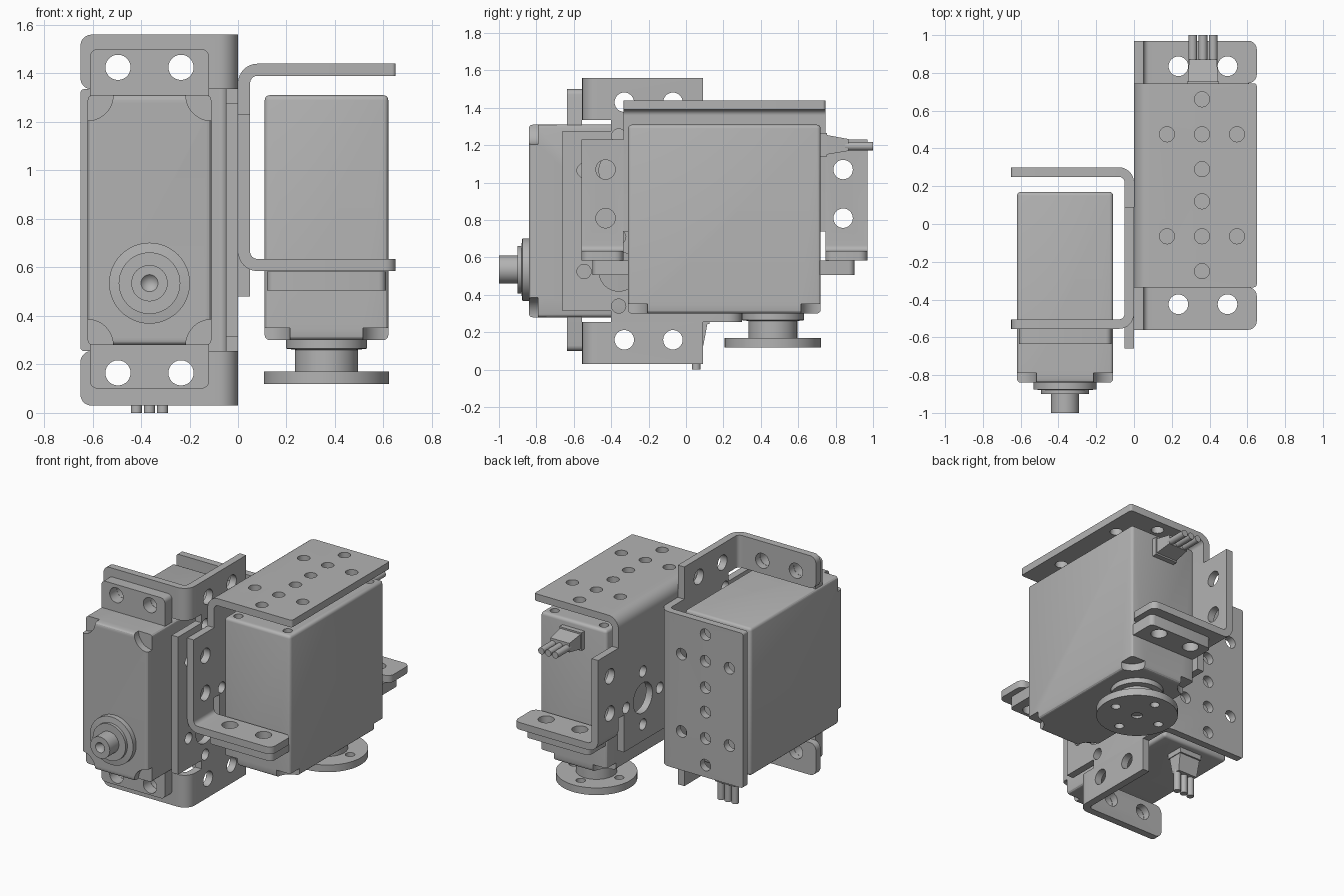
import bpy
import bmesh
from math import radians, sin, cos, pi
from mathutils import Matrix, Vector

if "Cube" in bpy.data.objects:
    bpy.data.objects.remove(bpy.data.objects["Cube"], do_unlink=True)

grey = bpy.data.materials.new("satin grey")
grey.use_nodes = True
grey.diffuse_color = (0.45, 0.45, 0.45, 1)
grey.node_tree.nodes["Principled BSDF"].inputs["Base Color"].default_value = grey.diffuse_color

MID = 0.795             # centre height of the right bracket
CX = -0.365             # centre line of the right servo
SHAFT_Z = 0.535
PATTERN = (MID - 0.27, MID + 0.27)
TABS = [(x, MID + s * 0.63) for x in (-0.495, -0.235) for s in (-1, 1)]

# The left unit is the right one mirrored and tipped forward
TIP = Matrix(((-1, 0, 0, 0), (0, 0, -1, 1), (0, 1, 0, 1.14), (0, 0, 0, 1)))
parts = []


def finish(name, bm):
    bmesh.ops.recalc_face_normals(bm, faces=bm.faces)
    mesh = bpy.data.meshes.new(name)
    bm.to_mesh(mesh)
    bm.free()
    mesh.materials.append(grey)
    obj = bpy.data.objects.new(name, mesh)
    bpy.context.scene.collection.objects.link(obj)
    parts.append(obj)
    return obj


def add_cylinder(bm, centre, axis, r, length, sides=28):
    turn = Vector((0, 0, 1)).rotation_difference(Vector(axis)).to_matrix().to_4x4()
    bmesh.ops.create_cone(bm, cap_ends=True, segments=sides, radius1=r, radius2=r,
                          depth=length, matrix=Matrix.Translation(centre) @ turn)


def add_box(bm, lo, hi):
    lo, hi = Vector(lo), Vector(hi)
    m = Matrix.Translation((lo + hi) / 2) @ Matrix.Diagonal((*(hi - lo), 1))
    return bmesh.ops.create_cube(bm, size=1, matrix=m)["verts"]


def bevel(bm, edges, size, segments):
    bmesh.ops.bevel(bm, geom=edges, offset=size, segments=segments, profile=0.5, affect='EDGES')


def along(edge, axis):
    d = edge.verts[0].co - edge.verts[1].co
    return abs(d[axis]) > 0.9 * d.length


def cut(obj, bm):
    """Subtract the closed shapes in bm, then drop the cutter."""
    cutter = finish("cutter", bm)
    parts.remove(cutter)
    cutter.hide_render = True
    mod = obj.modifiers.new("cut", 'BOOLEAN')
    mod.operation = 'DIFFERENCE'
    mod.solver = 'EXACT'
    mod.object = cutter
    graph = bpy.context.evaluated_depsgraph_get()
    mesh = bpy.data.meshes.new_from_object(obj.evaluated_get(graph))
    obj.modifiers.clear()
    obj.data = mesh
    bpy.data.objects.remove(cutter, do_unlink=True)


def bent_sheet(name, a, corner, b, z0, z1, rounding, half=0.025, r=0.055):
    """Sheet metal strip a-corner-b with one round bend, extruded in z."""
    a, corner, b = Vector(a), Vector(corner), Vector(b)
    u, v = (a - corner).normalized(), (b - corner).normalized()
    o = corner + r * (u + v)
    turns = [i * pi / 16 for i in range(9)]

    def side(h):
        arc = [o - (r + h) * (v * cos(t) + u * sin(t)) for t in turns]
        return [a - h * v] + arc + [b - h * u]

    bm = bmesh.new()
    outline = side(half) + side(-half)[::-1]
    face = bm.faces.new([bm.verts.new((p.x, p.y, z0)) for p in outline])
    ext = bmesh.ops.extrude_face_region(bm, geom=[face])["geom"]
    bmesh.ops.translate(bm, vec=(0, 0, z1 - z0),
                        verts=[g for g in ext if isinstance(g, bmesh.types.BMVert)])
    # round the free corners
    tips = [e for e in bm.edges if along(e, 1) and all(w.co.x < -0.64 for w in e.verts)]
    bevel(bm, tips, rounding, 5)
    return finish(name, bm)


def lathe(name, profile, sides=48):
    """Turn (radius, y) points about the servo shaft."""
    bm = bmesh.new()
    vs = [bm.verts.new((CX + r, y, SHAFT_Z)) for r, y in profile]
    es = [bm.edges.new(pair) for pair in zip(vs, vs[1:])]
    bmesh.ops.spin(bm, geom=vs + es, cent=(CX, 0, SHAFT_Z), axis=(0, 1, 0),
                   angle=2 * pi, steps=sides)
    bmesh.ops.remove_doubles(bm, verts=bm.verts, dist=0.0005)
    return finish(name, bm)


def build_bracket(side):
    # back and side plate with tongue
    main = bent_sheet(side + "_bracket_plate", (-0.65, 0.275), (-0.025, 0.275),
                      (-0.025, -0.66), MID - 0.54, MID + 0.54, 0.015)
    bm = bmesh.new()
    for s in (-1, 1):
        z0, z1 = sorted((MID + s * 0.48, MID + s * 0.6))
        add_box(bm, (-0.1, -0.8, z0), (0.1, -0.4, z1))
    for z in PATTERN:
        add_cylinder(bm, (-0.025, -0.36, z), (1, 0, 0), 0.105, 0.1, 40)
        add_cylinder(bm, (-0.36, 0.275, z), (0, 1, 0), 0.04, 0.1)
        for dx, dz in ((0.185, 0), (-0.185, 0), (0, 0.185), (0, -0.185)):
            add_cylinder(bm, (-0.025, -0.36 + dx, z + dz), (1, 0, 0), 0.038, 0.1)
            add_cylinder(bm, (-0.36 + dx, 0.275, z + dz), (0, 1, 0), 0.04, 0.1)
    cut(main, bm)
    # bent ears that carry the servo tabs
    for end, s in (("lower", -1), ("upper", 1)):
        z0, z1 = sorted((MID + s * 0.54, MID + s * 0.765))
        ear = bent_sheet(f"{side}_bracket_{end}_ear", (-0.65, -0.53), (-0.025, -0.53),
                         (-0.025, 0.09), z0, z1, 0.045)
        bm = bmesh.new()
        for x, y in zip((-0.495, -0.235), (-0.33, -0.07)):
            add_cylinder(bm, (x, -0.53, MID + s * 0.63), (0, 1, 0), 0.052, 0.1)
            add_cylinder(bm, (-0.025, y, MID + s * 0.635), (1, 0, 0), 0.052, 0.1)
        cut(ear, bm)


def build_servo(side):
    # case with scooped front corners and rear screw holes
    bm = bmesh.new()
    add_box(bm, (-0.62, -0.84, 0.28), (-0.11, 0.17, 1.31))
    bevel(bm, bm.edges[:], 0.02, 3)
    case = finish(side + "_servo_case", bm)
    bm = bmesh.new()
    for x, sx in ((-0.62, 1), (-0.11, -1)):
        for z, sz in ((0.28, 1), (1.31, -1)):
            add_cylinder(bm, (x, -0.87, z), (0, 1, 0), 0.105, 0.16, 40)
            add_cylinder(bm, (x + sx * 0.065, 0.18, z + sz * 0.065), (0, 1, 0), 0.03, 0.1)
    cut(case, bm)
    # mounting tabs
    bm = bmesh.new()
    add_box(bm, (-0.61, -0.635, 0.1), (-0.12, -0.557, 1.5))
    bevel(bm, [e for e in bm.edges if along(e, 1)], 0.03, 4)
    tabs = finish(side + "_servo_tabs", bm)
    bm = bmesh.new()
    for x, z in TABS:
        add_cylinder(bm, (x, -0.6, z), (0, 1, 0), 0.052, 0.2)
    cut(tabs, bm)
    # output boss and shaft
    lathe(side + "_servo_shaft", [(0, -0.8), (0.167, -0.8), (0.167, -0.875), (0.127, -0.88),
          (0.127, -0.9), (0.075, -0.9), (0.075, -1), (0.035, -1), (0, -0.96)])
    # cable plug
    bm = bmesh.new()
    add_box(bm, (CX - 0.085, 0, 0.245), (CX + 0.085, 0.125, 0.3))
    for v in add_box(bm, (CX - 0.08, 0.01, 0.13), (CX + 0.08, 0.115, 0.25)):
        if v.co.z < 0.2:
            v.co.x = CX + (v.co.x - CX) * 0.92
            v.co.y = 0.06 + (v.co.y - 0.06) * 0.6
    finish(side + "_cable_plug", bm)
    # three wires
    bm = bmesh.new()
    for i in (-1, 0, 1):
        add_cylinder(bm, (CX + i * 0.054, 0.055, 0.075), (0, 0, 1), 0.023, 0.15, 20)
    finish(side + "_wires", bm)


def build_horn(side):
    # round horn with hub
    horn = lathe(side + "_servo_horn", [(0, -0.88), (0.13, -0.88), (0.13, -0.97), (0.258, -0.97),
                 (0.258, -1.02), (0.035, -1.02), (0.035, -1.005), (0, -1.005)], 64)
    bm = bmesh.new()
    for dx, dz in ((0.175, 0), (-0.175, 0), (0, 0.175), (0, -0.175)):
        add_cylinder(bm, (CX + dx, -1, SHAFT_Z + dz), (0, 1, 0), 0.03, 0.1)
    cut(horn, bm)


build_bracket("right")
build_servo("right")
first_left = len(parts)
build_bracket("left")
build_servo("left")
build_horn("left")
for obj in parts[first_left:]:
    obj.data.transform(TIP)
    obj.data.flip_normals()

bpy.ops.object.select_all(action='DESELECT')
for obj in parts:
    obj.select_set(True)
bpy.context.view_layer.objects.active = parts[0]
bpy.ops.object.shade_smooth_by_angle(angle=radians(30))
